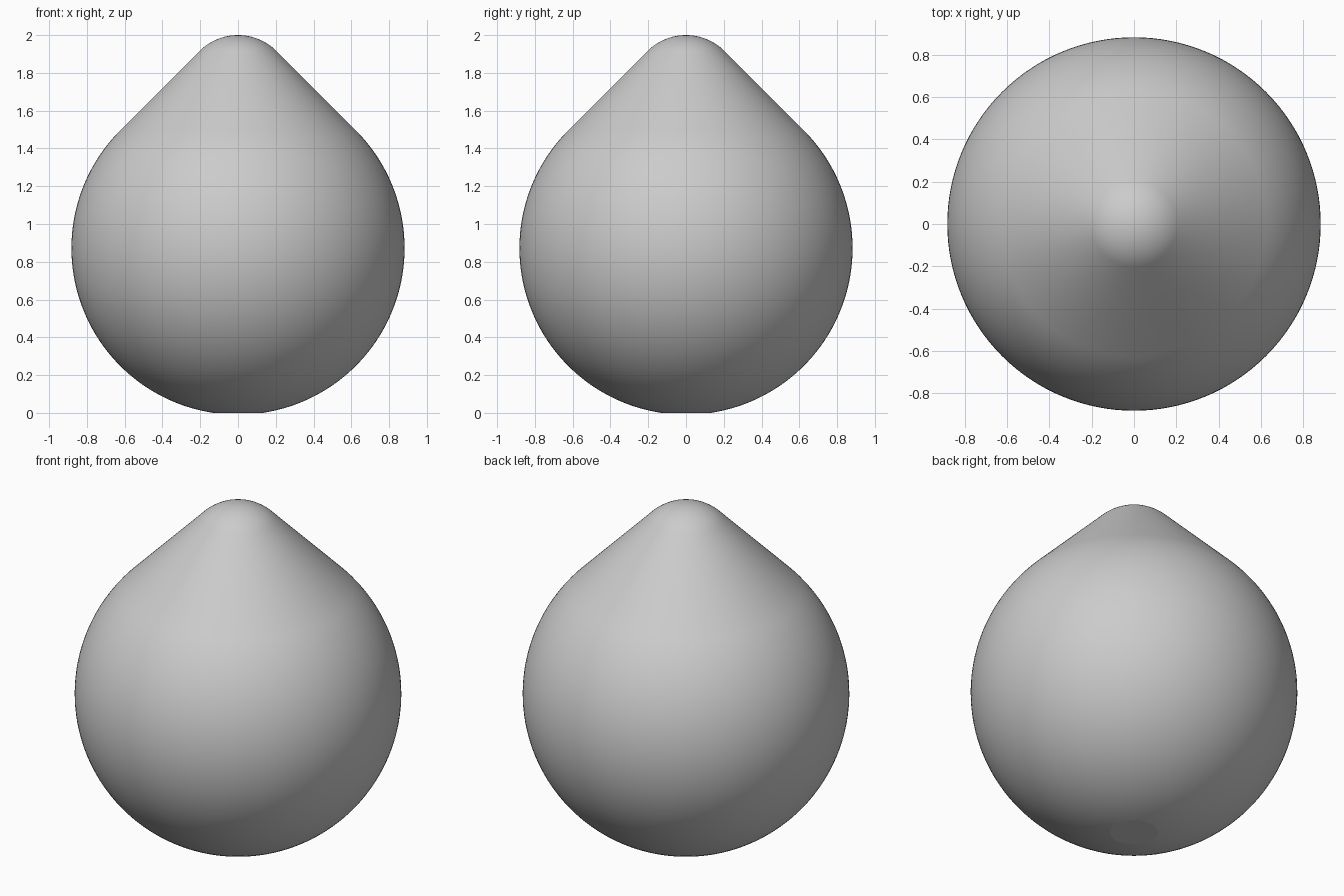
import bpy, bmesh, math

if "Cube" in bpy.data.objects:
    bpy.data.objects.remove(bpy.data.objects["Cube"])

SEGMENTS = 128
BODY_R, BASE_R = 0.882, 0.13
BODY_Z = math.sqrt(BODY_R ** 2 - BASE_R ** 2)
# Tip radius chosen so the 45 degree cone is tangent to both the body and the tip, with its top at z = 2
TIP_R = (BODY_Z + BODY_R * math.sqrt(2) - 2) / (math.sqrt(2) - 1)
TIP_Z = 2 - TIP_R


def arc(radius, center_z, start, end, steps):
    """Profile points (radius, height) along a circle, angles in degrees above the horizon."""
    angles = [math.radians(start + (end - start) * i / steps) for i in range(steps + 1)]
    return [(radius * math.cos(a), center_z + radius * math.sin(a)) for a in angles]


# Profile: round body, straight cone flank, rounded tip
base_angle = -math.degrees(math.acos(BASE_R / BODY_R))
profile = arc(BODY_R, BODY_Z, base_angle, 45, 56) + arc(TIP_R, TIP_Z, 45, 90, 16)[:-1]

bm = bmesh.new()
rings = []
for r, z in profile:
    rings.append([bm.verts.new((r * math.cos(math.tau * i / SEGMENTS),
                                r * math.sin(math.tau * i / SEGMENTS), z))
                  for i in range(SEGMENTS)])
for low, high in zip(rings, rings[1:]):
    for i in range(SEGMENTS):
        j = (i + 1) % SEGMENTS
        bm.faces.new((low[i], low[j], high[j], high[i])).smooth = True

# Tip fan
top = bm.verts.new((0, 0, 2))
for i in range(SEGMENTS):
    bm.faces.new((rings[-1][i], rings[-1][(i + 1) % SEGMENTS], top)).smooth = True

# Flat base, kept unsmoothed for a crisp rim
bm.faces.new(rings[0][::-1]).smooth = False

mesh = bpy.data.meshes.new("drop_body")
bm.to_mesh(mesh)
bm.free()

gray = bpy.data.materials.new("light_gray")
gray.diffuse_color = (0.6, 0.6, 0.6, 1)
gray.use_nodes = True
gray.node_tree.nodes["Principled BSDF"].inputs["Base Color"].default_value = gray.diffuse_color
mesh.materials.append(gray)
body = bpy.data.objects.new("drop_body", mesh)
bpy.context.collection.objects.link(body)
